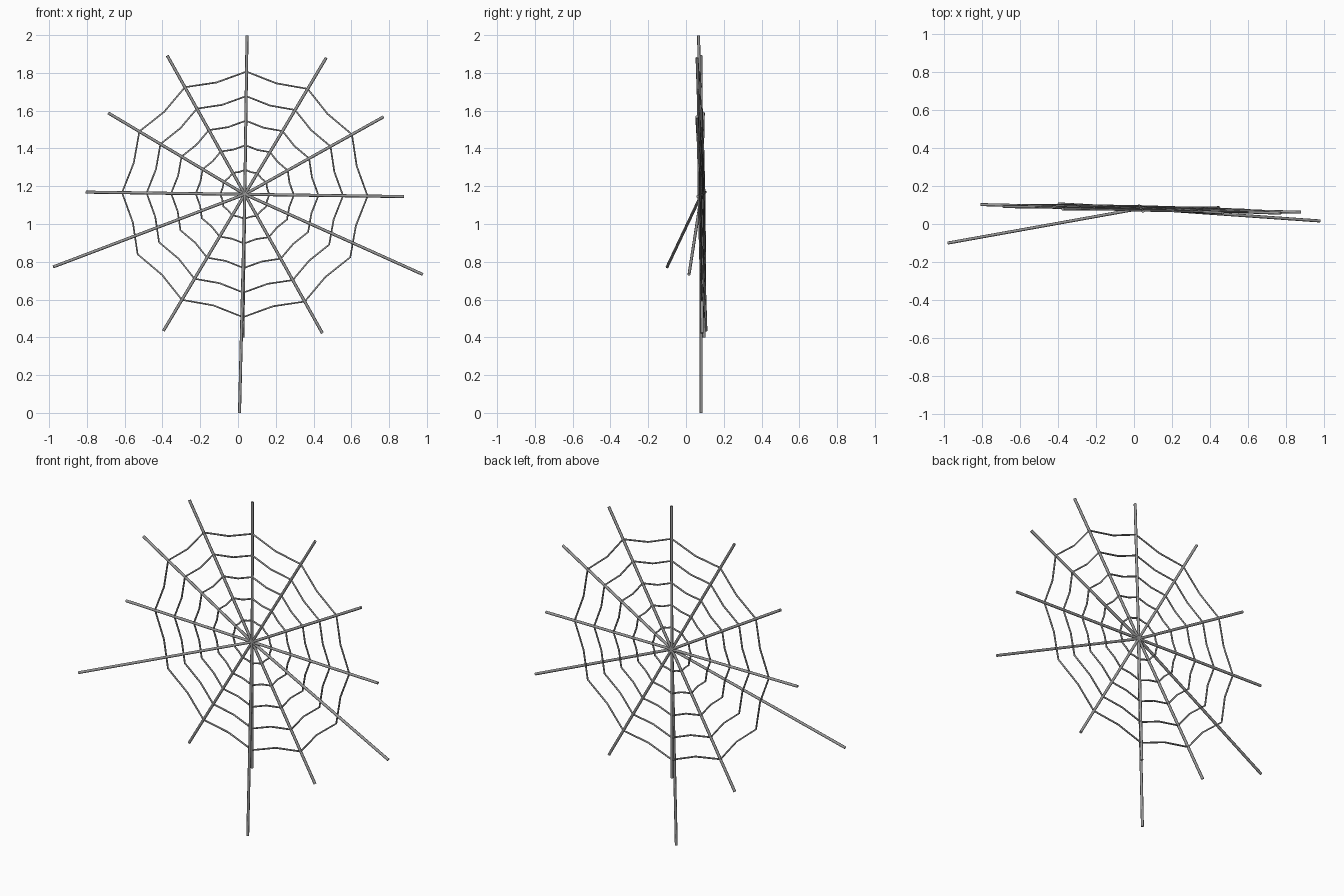
import bpy
from math import cos, sin, radians
from mathutils import Vector

cube = bpy.data.objects.get("Cube")
if cube:
    bpy.data.objects.remove(cube, do_unlink=True)

HUB = Vector((0.036, 0.082, 1.157))
SPOKES = 12
TURN = -0.8        # slight roll of the whole web, in degrees
SPOKE_RADIUS = 0.008
THREAD_RADIUS = 0.005

grey = bpy.data.materials.new("mid grey")
grey.use_nodes = True
grey.diffuse_color = (0.32, 0.32, 0.32, 1)
grey.node_tree.nodes["Principled BSDF"].inputs["Base Color"].default_value = grey.diffuse_color


def web_point(radius, degrees):
    """Point on the slightly tilted plane of the web."""
    a = radians(degrees + TURN)
    x, z = radius * cos(a), radius * sin(a)
    return HUB + Vector((x, -0.024 * x - 0.018 * z, z))


def rod(name, start, end):
    """Straight stick between two points."""
    axis = end - start
    bpy.ops.mesh.primitive_cylinder_add(vertices=8, radius=SPOKE_RADIUS,
                                        depth=axis.length, location=(start + end) / 2)
    obj = bpy.context.object
    obj.name = name
    obj.rotation_euler = axis.to_track_quat('Z', 'Y').to_euler()
    obj.data.materials.append(grey)
    bpy.ops.object.shade_smooth_by_angle(angle=radians(50))


def thread(name, points):
    """Closed thin thread through the given points."""
    curve = bpy.data.curves.new(name, 'CURVE')
    curve.dimensions = '3D'
    curve.bevel_depth = THREAD_RADIUS
    curve.bevel_resolution = 1
    spline = curve.splines.new('POLY')
    spline.points.add(len(points) - 1)
    for p, co in zip(spline.points, points):
        p.co = (*co, 1)
    spline.use_cyclic_u = True
    obj = bpy.data.objects.new(name, curve)
    bpy.context.collection.objects.link(obj)
    curve.materials.append(grey)
    bpy.ops.object.select_all(action='DESELECT')
    obj.select_set(True)
    bpy.context.view_layer.objects.active = obj
    bpy.ops.object.convert(target='MESH')


# Regular spokes; the two lower side ones are replaced by support legs
for i in range(SPOKES):
    angle = i * 360 / SPOKES
    if angle in (210, 330):
        continue
    length = 0.757 if angle == 270 else 0.842
    rod(f"spoke_{i + 1}", HUB, web_point(length, angle))

# Long support legs and ground stake
rod("right_leg", HUB, Vector((-0.978, -0.1, 0.773)))
rod("left_leg", HUB, Vector((0.978, 0.016, 0.733)))
rod("ground_stake", Vector((0.036, 0.08, 1.157)), Vector((0.008, 0.08, 0)))

# Sagging ring threads
for k in range(1, 6):
    r = 0.13 * k
    thread(f"web_ring_{k}", [web_point(r * (0.94 if j % 2 else 1), j * 180 / SPOKES)
                             for j in range(2 * SPOKES)])
